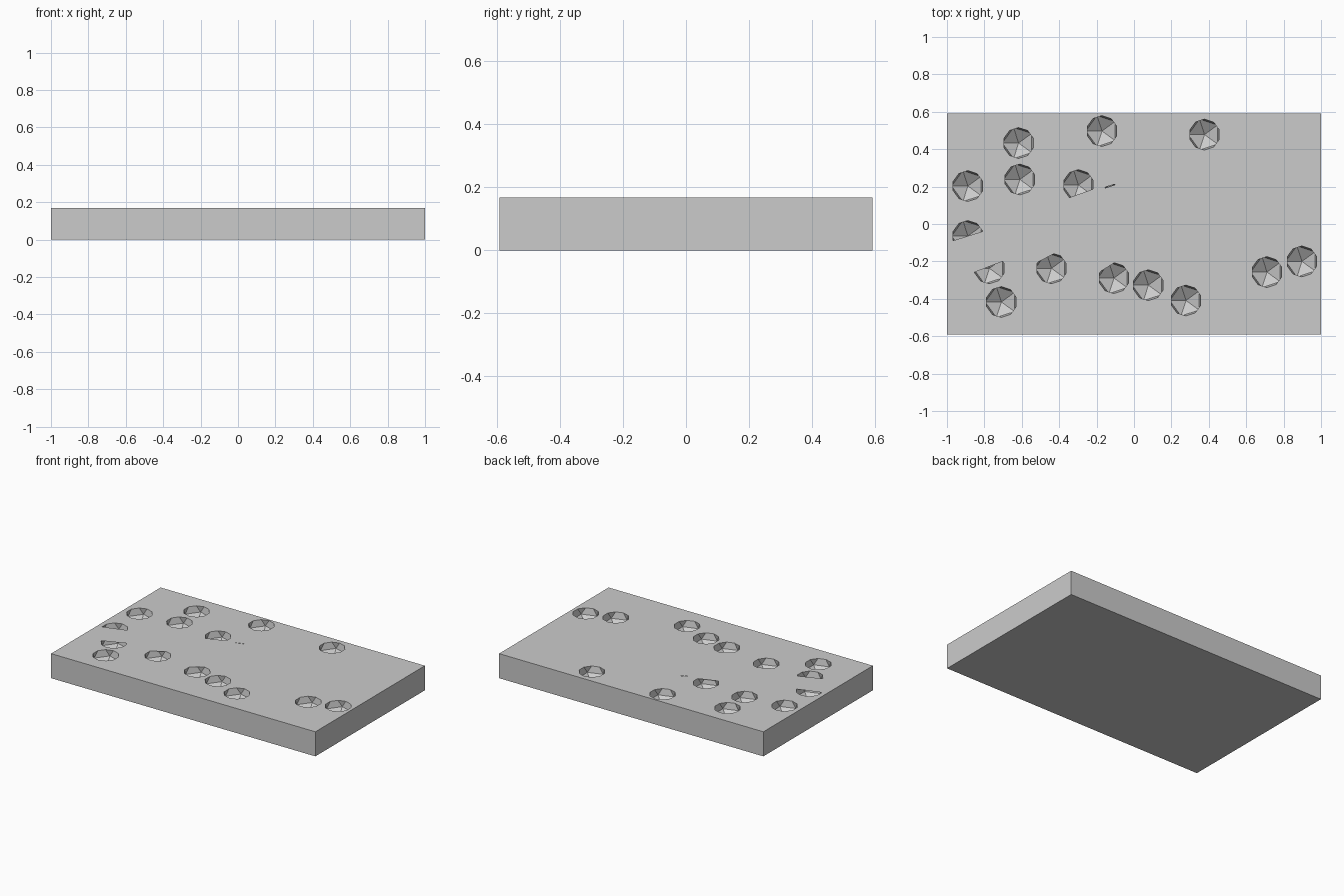
import bpy, bmesh
from mathutils import Vector, Matrix

if "Cube" in bpy.data.objects:
    bpy.data.objects.remove(bpy.data.objects["Cube"])

TOP = 0.168       # slab thickness
R = 0.097         # dent radius
RIM = 0.8507 * R  # ten-sided rim left where the dent ball meets the top

# Fully open dents
open_dents = [(-0.617, 0.433), (-0.171, 0.497), (0.377, 0.478), (-0.888, 0.203),
              (-0.610, 0.238), (0.077, -0.327), (0.278, -0.409), (0.711, -0.257),
              (0.898, -0.200), (-0.709, -0.417)]

# Partly covered dents: centre, two points on the lid edge, lid side (1 = +y, -1 = -y)
covered_dents = [
    ((-0.888, -0.064), (-0.965, -0.088), (-0.810, -0.040), -1),
    ((-0.773, -0.237), (-0.850, -0.257), (-0.703, -0.200), 1),
    ((-0.105, 0.130), (-0.170, 0.187), (-0.095, 0.212), -1),
    ((-0.297, 0.208), (-0.360, 0.136), (-0.227, 0.184), -1),
    ((-0.441, -0.237), (-0.516, -0.205), (-0.440, -0.165), 1),
    ((-0.107, -0.289), (-0.186, -0.258), (-0.107, -0.209), 1),
]


def make_object(name, bm):
    mesh = bpy.data.meshes.new(name)
    bm.to_mesh(mesh)
    bm.free()
    obj = bpy.data.objects.new(name, mesh)
    bpy.context.collection.objects.link(obj)
    return obj


# Slab
bm = bmesh.new()
bmesh.ops.create_cube(bm, size=1, matrix=Matrix.Translation((0, 0, TOP / 2))
                      @ Matrix.Diagonal((2, 1.184, TOP, 1)))
slab = make_object("slab", bm)

# Low-poly balls that carve the dents
bm = bmesh.new()
for x, y in open_dents + [d[0] for d in covered_dents]:
    bmesh.ops.create_icosphere(bm, subdivisions=1, radius=R,
                               matrix=Matrix.Translation((x, y, TOP)))
cutter = make_object("dent_cutter", bm)
cutter.hide_render = True

mod = slab.modifiers.new("dents", 'BOOLEAN')
mod.operation = 'DIFFERENCE'
mod.solver = 'EXACT'
mod.object = cutter
bpy.context.view_layer.objects.active = slab
bpy.ops.object.modifier_apply(modifier=mod.name)
bpy.data.objects.remove(cutter)

# Flat lids covering part of some dents, level with the slab top
for (x, y), a, b, side in covered_dents:
    bm = bmesh.new()
    bmesh.ops.create_circle(bm, cap_ends=True, segments=10, radius=RIM,
                            matrix=Matrix.Translation((x, y, TOP)))
    edge = Vector(b) - Vector(a)
    bmesh.ops.bisect_plane(bm, geom=bm.verts[:] + bm.edges[:] + bm.faces[:],
                           plane_co=(*a, TOP), clear_inner=True,
                           plane_no=Vector((-edge.y, edge.x, 0)) * side)
    for f in bm.faces:
        f.normal_update()
        if f.normal.z < 0:
            f.normal_flip()
    make_object("dent_lid", bm)
